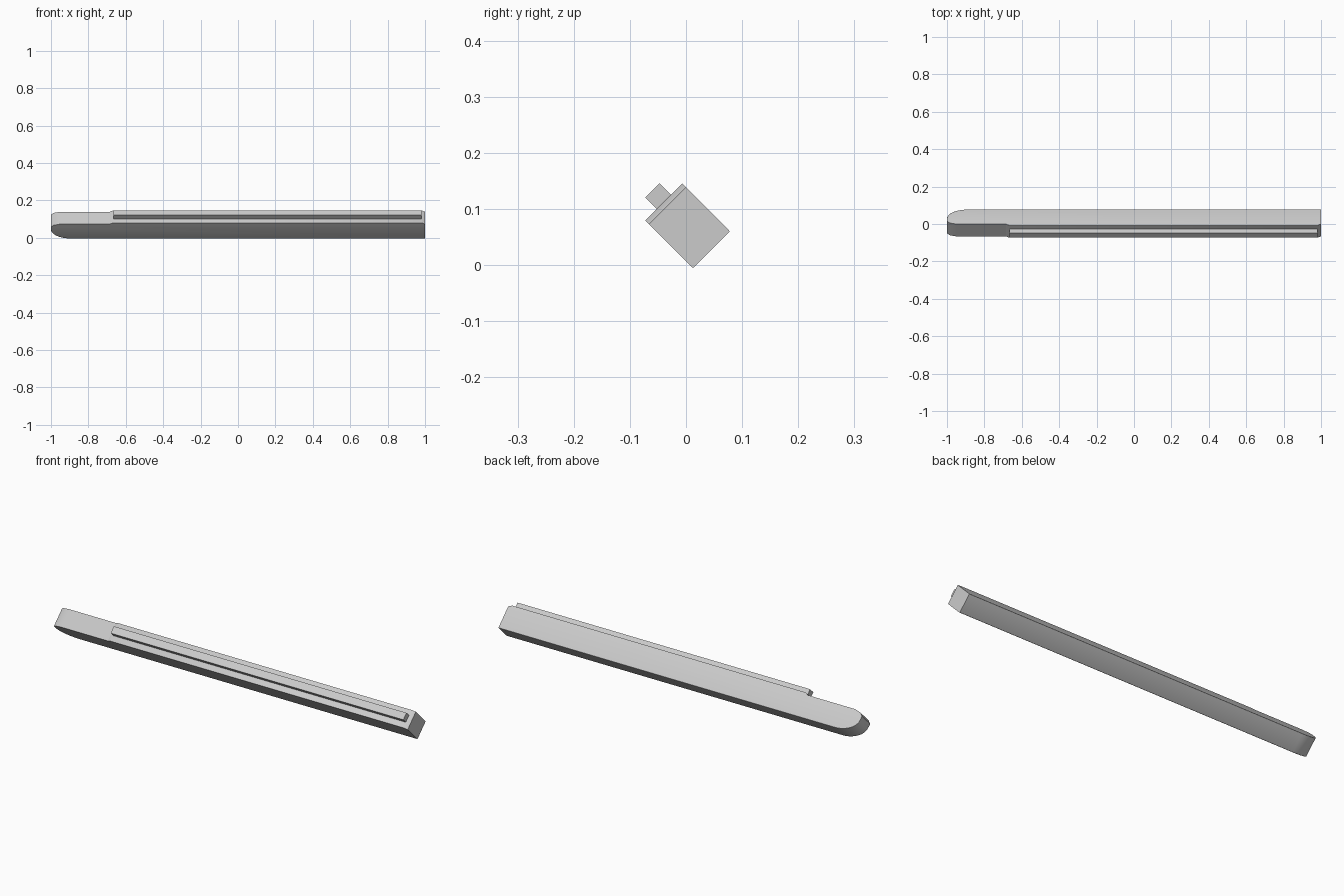
import bpy, bmesh, math
from mathutils import Matrix

if "Cube" in bpy.data.objects:
    bpy.data.objects.remove(bpy.data.objects["Cube"])

TILT = Matrix.Rotation(math.radians(45), 4, 'X')


def sweep(name, profile, v0, v1, round_count=0, radius=0.0):
    """Extrude an (x, height) side profile across the width, then tilt it 45 degrees.
    The first round_count profile edges get rounded along both sides."""
    bm = bmesh.new()
    a = [bm.verts.new((x, v0, u)) for x, u in profile]
    b = [bm.verts.new((x, v1, u)) for x, u in profile]
    n = len(profile)
    bm.faces.new(a)
    bm.faces.new(b[::-1])
    for i in range(n):
        j = (i + 1) % n
        bm.faces.new((a[j], a[i], b[i], b[j]))
    bmesh.ops.recalc_face_normals(bm, faces=bm.faces)
    if round_count:
        edges = [bm.edges.get((s[i], s[i + 1])) for s in (a, b) for i in range(round_count)]
        bmesh.ops.bevel(bm, geom=edges, offset=radius, segments=3, profile=0.5,
                        affect='EDGES', clamp_overlap=True)
    bm.transform(TILT)
    mesh = bpy.data.meshes.new(name)
    bm.to_mesh(mesh)
    bm.free()
    obj = bpy.data.objects.new(name, mesh)
    bpy.context.collection.objects.link(obj)
    bpy.ops.object.select_all(action='DESELECT')
    obj.select_set(True)
    bpy.context.view_layer.objects.active = obj
    bpy.ops.object.shade_smooth_by_angle(angle=math.radians(32))
    return obj


LOW, SEAM, DECK, TOP = -0.0127, 0.0985, 0.108, 0.1365
V0, V1 = 0.005, 0.098

# long body with a rounded nose and a sloped front lip
STEPS = 10
nose = []
for i in range(STEPS + 1):
    t = math.pi / 2 * i / STEPS
    nose.append((-0.89 - 0.11 * math.cos(t), 0.055 - (0.055 - LOW) * math.sin(t)))
body_profile = nose + [(1.0, LOW), (1.0, SEAM), (-0.95, SEAM), (-0.985, 0.09), (-1.0, 0.076)]
sweep("body", body_profile, V0, V1, STEPS + 1, 0.014)

# cover plate with chamfered ends
sweep("cover_plate", [(-0.685, SEAM), (1.0, SEAM), (0.982, DECK), (-0.668, DECK)], V0, V1)

# guide rib along the middle of the plate
sweep("guide_rib", [(-0.665, SEAM + 0.005), (0.98, SEAM + 0.005), (0.98, TOP), (-0.665, TOP)],
      0.034, 0.070)
